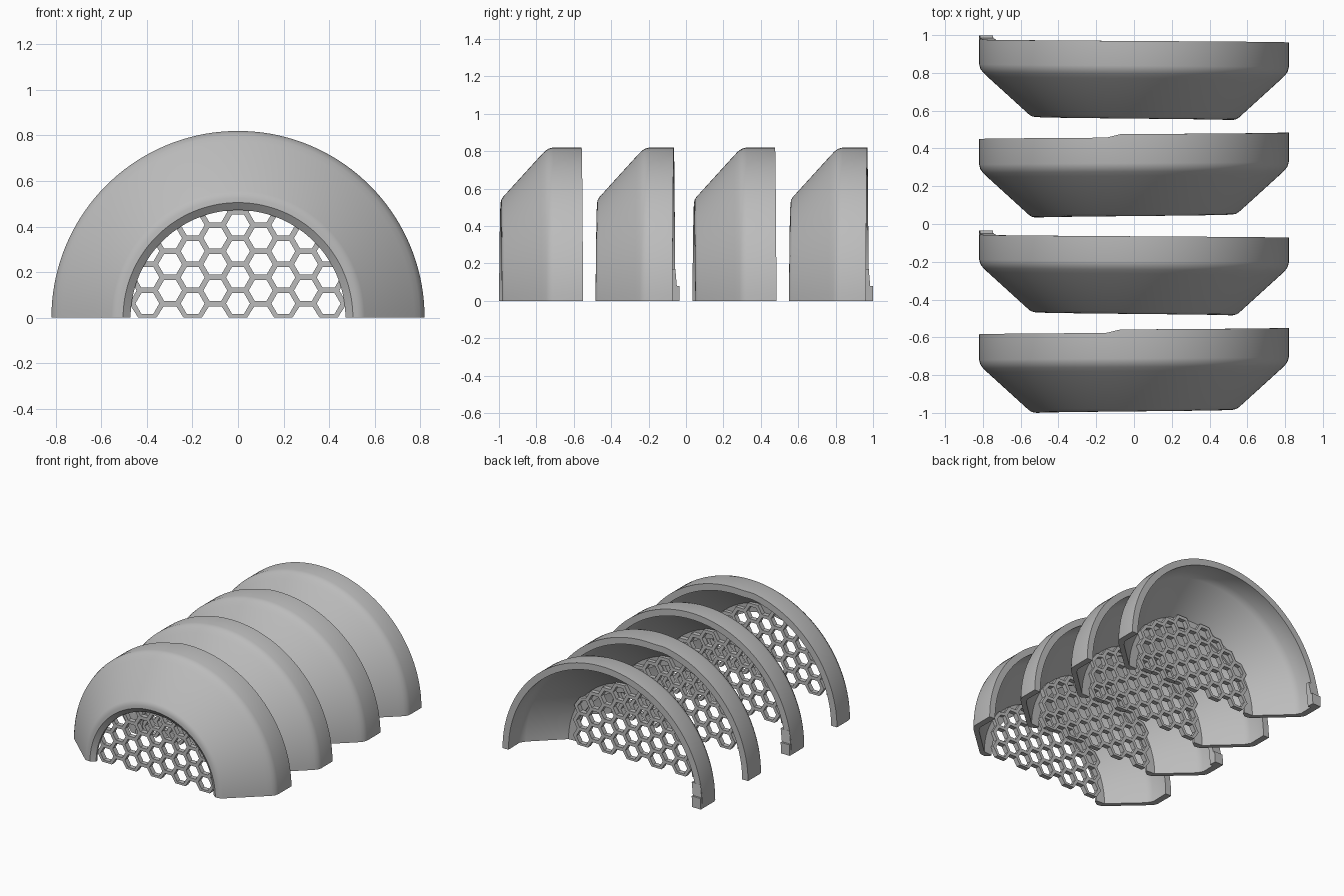
import bpy, bmesh
from math import pi, cos, sin, sqrt, hypot, radians

old = bpy.data.objects.get("Cube")
if old:
    bpy.data.objects.remove(old, do_unlink=True)

COLOUR = (0.5, 0.5, 0.5, 1)
grey = bpy.data.materials.new("plain grey")
grey.use_nodes = True
grey.diffuse_color = COLOUR
grey.node_tree.nodes["Principled BSDF"].inputs["Base Color"].default_value = COLOUR


def finish(bm, name, smooth=True):
    bmesh.ops.recalc_face_normals(bm, faces=bm.faces)
    mesh = bpy.data.meshes.new(name)
    bm.to_mesh(mesh)
    bm.free()
    mesh.materials.append(grey)
    ob = bpy.data.objects.new(name, mesh)
    bpy.context.collection.objects.link(ob)
    if smooth:
        bpy.ops.object.select_all(action='DESELECT')
        ob.select_set(True)
        bpy.context.view_layer.objects.active = ob
        bpy.ops.object.shade_smooth_by_angle(angle=radians(35))


# Wall section as (radius, depth), outside then inside
OUTER = [(0.472, 0.025), (0.505, 0.0), (0.525, 0.001), (0.542, 0.005), (0.556, 0.014),
         (0.775, 0.213), (0.798, 0.235), (0.813, 0.255), (0.82, 0.28)]
INNER = [(0.775, 0.28), (0.75, 0.238), (0.54, 0.044), (0.472, 0.04)]
SEGMENTS = 72


def shell(name, y_left, y_right, depth, step):
    """Half dome wall swept over the top, with a slight helical lean."""
    bm = bmesh.new()
    rings = []
    for i in range(SEGMENTS + 1):
        t = i / SEGMENTS
        a = pi * t
        front = y_right + (y_left - y_right) * t
        ramp = min(1, max(0, (cos(a) + 0.18) / 0.09))
        back = depth + step * ramp
        section = OUTER + [(0.82, back), (0.772, back)] + INNER
        rings.append([bm.verts.new((r * cos(a), front + d, r * sin(a))) for r, d in section])
    n = len(rings[0])
    for p, q in zip(rings, rings[1:]):
        for j in range(n):
            k = (j + 1) % n
            bm.faces.new((p[j], p[k], q[k], q[j]))
    bm.faces.new(rings[0])
    bm.faces.new(rings[-1])
    finish(bm, name)


# Honeycomb grille: flat-topped cells, each a hexagonal ring
PITCH, BAR, THICK, LIMIT = 0.115, 0.024, 0.035, 0.55


def grille(name, y):
    bm = bmesh.new()
    column = PITCH * sqrt(3) / 2
    for c in range(-5, 6):
        for k in range(5):
            x = c * column
            z = PITCH * (k + 0.5 + 0.5 * (c % 2)) + 0.004
            if hypot(x, z) > 0.505:
                continue
            loops = []
            for side, yy in ((1, 0), (-1, 0), (-1, THICK), (1, THICK)):
                r = (PITCH + side * BAR) / sqrt(3)
                loop = []
                for s in range(6):
                    vx, vz = x + r * cos(pi * s / 3), max(0, z + r * sin(pi * s / 3))
                    # keep the outer cells inside the wall
                    f = min(1, (LIMIT + (side - 1) * BAR / 2) / hypot(vx, vz))
                    loop.append(bm.verts.new((vx * f, y + yy, vz * f)))
                loops.append(loop)
            for m in range(4):
                p, q = loops[m], loops[(m + 1) % 4]
                for s in range(6):
                    e = (s + 1) % 6
                    bm.faces.new((p[s], p[e], q[e], q[s]))
    finish(bm, name, False)


def hook(name, y):
    """Small locking tab at the foot of the rim."""
    bm = bmesh.new()
    side = [(y - 0.03, 0), (y + 0.022, 0), (y + 0.022, 0.08), (y + 0.008, 0.08),
            (y, 0.17), (y - 0.03, 0.17)]
    rows = [[bm.verts.new((-sqrt(r * r - z * z), yy, z)) for yy, z in side] for r in (0.82, 0.75)]
    n = len(side)
    for j in range(n):
        k = (j + 1) % n
        bm.faces.new((rows[0][j], rows[0][k], rows[1][k], rows[1][j]))
    for row in rows:
        bm.faces.new(row)
    finish(bm, name, False)


# Two matching pairs of half shells, one behind the other
for pair, shift in (("front", 0), ("rear", 1.034)):
    shell(pair + "_stepped_shell", -1.0 + shift, -0.984 + shift, 0.416, 0.018)
    grille(pair + "_stepped_grille", -0.955 + shift)
    shell(pair + "_hooked_shell", -0.468 + shift, -0.484 + shift, 0.411, 0)
    grille(pair + "_hooked_grille", -0.439 + shift)
    hook(pair + "_hook", -0.057 + shift)
